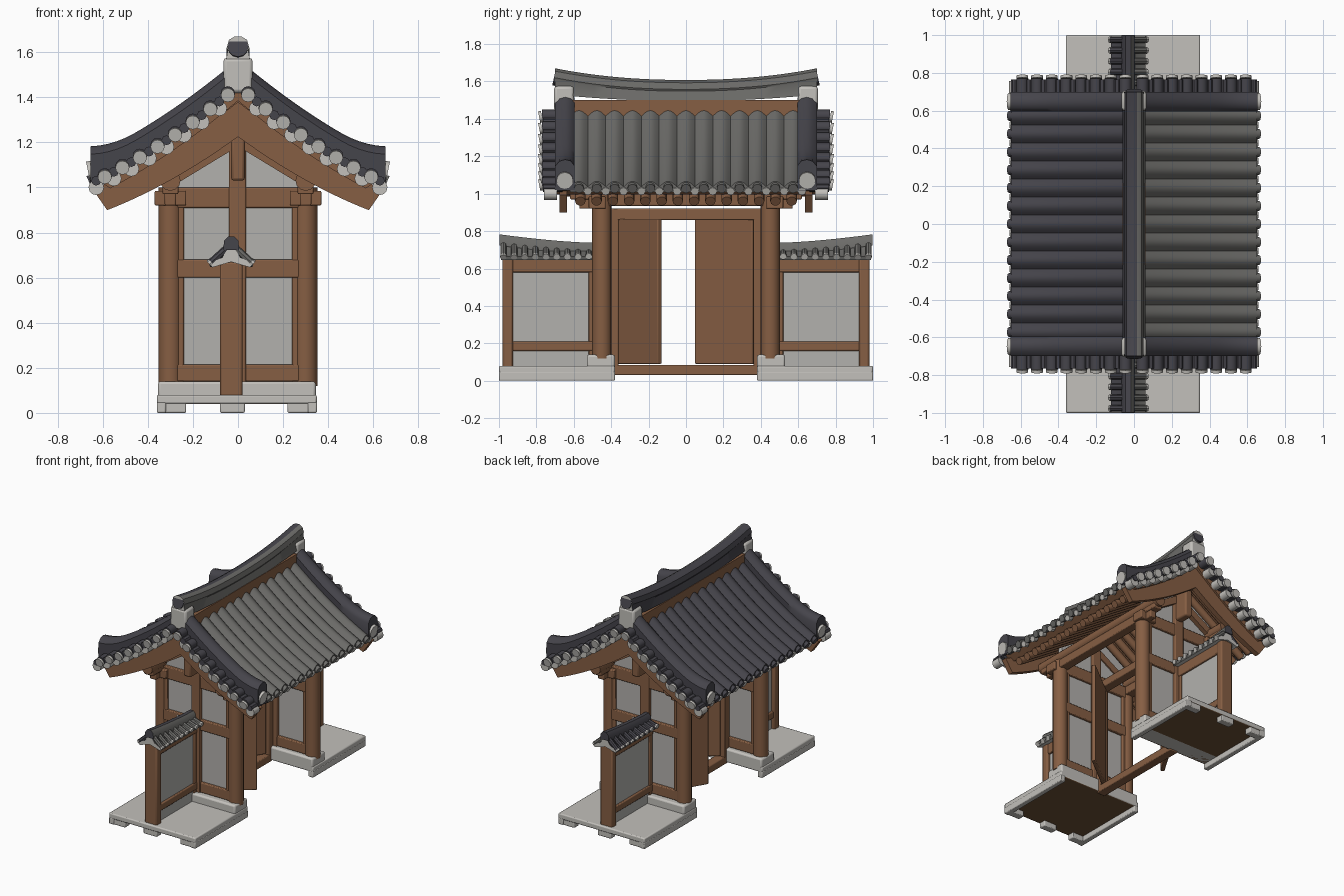
import bpy, bmesh, math
from mathutils import Vector

if "Cube" in bpy.data.objects:
    bpy.data.objects.remove(bpy.data.objects["Cube"])


def material(name, r, g, b):
    m = bpy.data.materials.new(name)
    m.diffuse_color = (r, g, b, 1)
    m.use_nodes = True
    m.node_tree.nodes["Principled BSDF"].inputs["Base Color"].default_value = m.diffuse_color
    return m


WOOD = material("brown wood", .238, .112, .056)
DARKWOOD = material("dark brown underside", .15, .078, .036)
PLASTER = material("grey plaster", .45, .44, .42)
STONE = material("pale stone", .54, .525, .495)
SLATE = material("charcoal tile", .06, .058, .07)
TILE = material("warm grey tile", .15, .148, .14)


def build(name, verts, faces, mats, rule=None):
    me = bpy.data.meshes.new(name)
    me.from_pydata([tuple(v) for v in verts], [], faces)
    bm = bmesh.new()
    bm.from_mesh(me)
    bmesh.ops.recalc_face_normals(bm, faces=bm.faces)
    bm.normal_update()
    mats = mats if isinstance(mats, list) else [mats]
    for m in mats:
        me.materials.append(m)
    if rule:
        for f in bm.faces:
            f.material_index = rule(f)
    bm.to_mesh(me)
    bm.free()
    ob = bpy.data.objects.new(name, me)
    bpy.context.collection.objects.link(ob)
    return ob


def loft(name, rings, mats, rule=None):
    n, k = len(rings[0]), len(rings)
    faces = [(i * n + j, i * n + (j + 1) % n, (i + 1) * n + (j + 1) % n, (i + 1) * n + j)
             for i in range(k - 1) for j in range(n)]
    faces += [tuple(range(n)), tuple(range((k - 1) * n, k * n))]
    return build(name, [p for r in rings for p in r], faces, mats, rule)


def extrude_y(name, pts, y0, y1, mats, rule=None):
    return loft(name, [[(x, y, z) for x, z in pts] for y in (y0, y1)], mats, rule)


def box(name, x, y, z, mats, rule=None, bevel=.006):
    ob = extrude_y(name, [(x[0], z[0]), (x[1], z[0]), (x[1], z[1]), (x[0], z[1])], *sorted(y), mats, rule)
    if bevel:
        b = ob.modifiers.new("soft edge", 'BEVEL')
        b.width, b.segments = bevel, 2
    return ob


def tube(name, p, q, r, mat, n=12):
    p, q = Vector(p), Vector(q)
    rot = (q - p).to_track_quat('Z', 'Y')
    circle = [rot @ Vector((r * math.cos(a), r * math.sin(a), 0))
              for a in (2 * math.pi * i / n for i in range(n))]
    return loft(name, [[c + e for c in circle] for e in (p, q)], mat)


def T(x):
    """Height of the concave roof surface."""
    x = abs(x)
    return 1.47 - .85 * x + .29 * x * x


def band(lim, top, bottom, steps=24):
    """Closed gable-shaped strip following the roof curve."""
    xs = [-lim + 2 * lim * i / steps for i in range(steps + 1)]
    return [(x, T(x) - top(x)) for x in xs] + [(x * .9, T(x * .9) - bottom(x)) for x in reversed(xs)]


WX = -.03   # centre of the side walls and door

for e in (-1, 1):
    # stone platform: slab with rims and feet below
    box("platform_slab", (-.36, .35), (e * .38, e), (.04, .08), [STONE, DARKWOOD],
        lambda f: int(f.normal.z < -.5), .008)
    for x0, x1 in ((-.36, -.32), (.31, .35)):
        box("platform_rim", (x0, x1), (e * .38, e), (0, .05), STONE)
    for x0, x1 in ((-.36, -.23), (-.08, .03), (.22, .35)):
        box("platform_foot", (x0, x1), (e * .94, e * .995), (0, .05), STONE)
    box("stone_sill", (-.355, .345), (e * .38, e * .53), (.04, .14), STONE, None, .012)
    # gable wall posts, rails and plaster
    for x in (-.3, .3):
        tube("main_post", (x, e * .45, .12), (x, e * .45, 1.0), .052, WOOD, 16)
    box("middle_post", (-.04, .035), (e * .405, e * .495), (.1, 1.2), WOOD)
    box("wall_plaster", (-.28, .28), (e * .43, e * .47), (.1, .95), PLASTER, None, 0)
    for z0, z1 in ((.14, .215), (.6, .68), (.91, 1.0)):
        box("wall_rail", (-.3, .3), (e * .41, e * .49), (z0, z1), WOOD)
    for s in (-1, 1):
        box("wall_stile", sorted((s * .24, s * .3)), (e * .412, e * .488), (.13, 1.0), WOOD)
    extrude_y("gable_plaster", [(-.3, .98), (.3, .98), (.3, T(.3) - .05), (0, 1.4), (-.3, T(.3) - .05)],
              e * .43, e * .465, PLASTER)
    # struts, king post and brackets under the verge
    for s in (-1, 1):
        loft("gable_strut", [[(s * x, e * y, z) for y, z in
             ((.42, zz), (.5, zz), (.5, zz + .06), (.42, zz + .06))] for x, zz in ((.3, 1.0), (.02, 1.17))], WOOD)
        for w, y1, z0, z1 in ((.025, .57, .92, .98), (.035, .62, .97, 1.02)):
            box("purlin_bracket", (s * .3 - w, s * .3 + w), (e * .45, e * y1), (z0, z1), WOOD)
        box("side_bracket", (s * .3 - .07, s * .3 + .07), (e * .43, e * .52), (.92, .985), WOOD)
    box("king_post", (-.03, .03), (e * .45, e * .6), (1.03, 1.25), WOOD, None, .012)
    # curved bargeboard
    extrude_y("bargeboard", band(.645, lambda x: .05 + .04 * (1 - abs(x) / .645),
              lambda x: .175 + .07 * (1 - abs(x) / .645)), e * .635, e * .675, WOOD)

    # low side wall
    box("side_wall_plaster", (WX - .025, WX + .025), (e * .48, e * .96), (.06, .64), PLASTER, None, 0)
    box("side_wall_end_post", (WX - .05, WX + .05), (e * .925, e * .98), (.05, .67), WOOD, None, .01)
    box("side_wall_inner_post", (WX - .035, WX + .035), (e * .48, e * .52), (.08, .66), WOOD)
    for z0, z1 in ((.16, .21), (.58, .665)):
        box("side_wall_rail", (WX - .04, WX + .04), (e * .48, e * .96), (z0, z1), WOOD)
    # side wall tiled cap, pale on its end and underside
    ys = [.5 + .049 * i for i in range(11)]
    top = lambda y: .738 + .045 * ((y - .5) / .5) ** 1.5
    half = lambda f: int(f.normal.x > .2)
    cap = lambda f: 2 if abs(f.normal.y) > .9 or f.normal.z < -.5 else half(f)
    loft("wall_cap_slope", [[(WX - .085, e * y, .645), (WX, e * y, .67), (WX + .085, e * y, .645),
         (WX + .092, e * y, .665), (WX + .04, e * y, .69), (WX, e * y, top(y) - .03), (WX - .04, e * y, .69),
         (WX - .092, e * y, .665)] for y in ys], [SLATE, TILE, STONE], cap)
    loft("wall_cap_ridge", [[(WX + dx, e * y, top(y) + dz) for dx, dz in
         ((-.035, -.06), (.035, -.06), (.032, -.02), (.014, 0), (-.014, 0), (-.032, -.02))]
         for y in ys + [.998]], [SLATE, TILE], half)
    for s in (-1, 1):
        for i in range(9):
            y = .52 + .057 * i
            a, b = Vector((WX + s * .02, e * y, top(y) - .05)), Vector((WX + s * .088, e * y, .668))
            tube("wall_cap_tile", a, b, .017, TILE if s > 0 else SLATE, 8)
            tube("wall_cap_tile_end", b, b + (b - a).normalized() * .012, .018, STONE, 8)

    # verge tiles along each gable edge, with pale ends and drip tiles
    for s in (-1, 1):
        for i in range(8):
            x = .045 + .078 * i
            z = T(x) - .015
            tube("verge_tile", (s * x, e * .66, z), (s * x, e * .77, z), .032, SLATE)
            tube("verge_tile_end", (s * x, e * .77, z - .005), (s * x, e * .785, z - .008), .031, STONE)
            xd = x + .038
            zd = T(xd) - .05
            tube("verge_drip_tile", (s * xd, e * .69, zd), (s * xd, e * .758, zd), .034, STONE)
            tube("verge_drip_top", (s * xd, e * .66, zd + .03), (s * xd, e * .765, zd + .03), .022, SLATE, 8)
        # descending ridge with upturned tip
        rings = []
        for i in range(17):
            x = .03 + .625 * i / 16
            t = T(x) + .1 + .045 * max(0, (x - .45) / .205) ** 2
            rings.append([(s * x, e * y, z) for y, z in ((.595, T(x) - .02), (.595, t - .035), (.615, t - .008),
                          (.645, t), (.675, t - .008), (.7, t - .035), (.7, T(x) - .02))])
        loft("descending_ridge", rings, SLATE)
        tube("descending_ridge_end", (s * .64, e * .648, 1.075), (s * .665, e * .648, 1.07), .045, STONE)
    box("ridge_end_block", (-.065, .065), (e * .6, e * .705), (1.42, 1.575), STONE, None, .015)

# roof deck, rafters and purlins
extrude_y("roof_deck", band(.63, lambda x: .01, lambda x: .085), -.69, .69, WOOD)
for s in (-1, 1):
    for i in range(14):
        y = -.565 + 1.13 * i / 13
        tube("rafter", (s * .08, y, T(.08) - .12), (s * .58, y, T(.58) - .115), .028, WOOD, 10)
    tube("eave_purlin", (s * .3, -.64, 1.03), (s * .3, .64, 1.03), .045, WOOD)
    box("eave_beam", (s * .3 - .035, s * .3 + .035), (-.48, .48), (.935, 1.0), WOOD)
tube("ridge_purlin", (0, -.64, 1.28), (0, .64, 1.28), .05, WOOD)

# rounded tile rows on each slope
P = 1.24 / 13
for s, mat in ((-1, SLATE), (1, TILE)):
    rings = []
    for i in range(15):
        x = .05 + .6 * i / 14
        ring = [(s * x, y, T(x) - .004 + .03 * abs(math.cos(math.pi * y / P)))
                for y in (-.62 + 1.24 * j / 104 for j in range(105))]
        rings.append(ring + [(s * x, .62, T(x) - .03), (s * x, -.62, T(x) - .03)])
    loft("roof_tile_rows", rings, mat)
    for y in ((i - 6) * P for i in range(13)):
        tube("eave_tile_end", (s * .64, y, 1.037), (s * .662, y, 1.027), .026, mat, 10)
        tube("eave_drip_tile", (s * .62, y + P / 2, 1.025), (s * .652, y + P / 2, 1.012), .022, STONE, 8)

# main ridge: wooden core, saddle-curved tile ridge with pale ends
box("ridge_core", (-.062, .062), (-.61, .61), (1.3, 1.5), WOOD, None, 0)
rings = []
for i in range(21):
    y = -.7 + .07 * i
    t = 1.608 + .062 * abs(y / .7) ** 2.2
    b = 1.495 + .035 * (y / .7) ** 2
    rings.append([(dx, y, z) for dx, z in ((-.06, b), (.06, b), (.045, t - .06), (.05, t - .05), (.04, t - .015),
                  (.015, t), (-.015, t), (-.04, t - .015), (-.05, t - .05), (-.045, t - .06))])
loft("main_ridge", rings, [SLATE, TILE, STONE],
     lambda f: 2 if abs(f.normal.y) > .9 else int(f.normal.x > .3))
for e in (-1, 1):
    tube("ridge_end_cap", (0, e * .66, 1.615), (0, e * .705, 1.625), .046, SLATE)

# door frame and two leaves standing ajar, one to each side
box("door_threshold", (WX - .035, WX + .035), (-.4, .4), (.03, .085), WOOD)
box("door_lintel", (WX - .035, WX + .035), (-.41, .41), (.86, .92), WOOD)
for e, ang in ((-1, -52), (1, 31)):
    box("door_jamb", (WX - .035, WX + .035), (e * .36, e * .42), (.05, .92), WOOD)
    leaf = box("door_leaf", (-.015, .015), (0, -e * .36), (.09, .865), WOOD)
    leaf.location = (WX, e * .362, 0)
    leaf.rotation_euler = (0, 0, -e * math.radians(ang))

bpy.ops.object.select_all(action='SELECT')
bpy.context.view_layer.objects.active = bpy.context.selected_objects[0]
bpy.ops.object.shade_smooth_by_angle(angle=math.radians(40))
